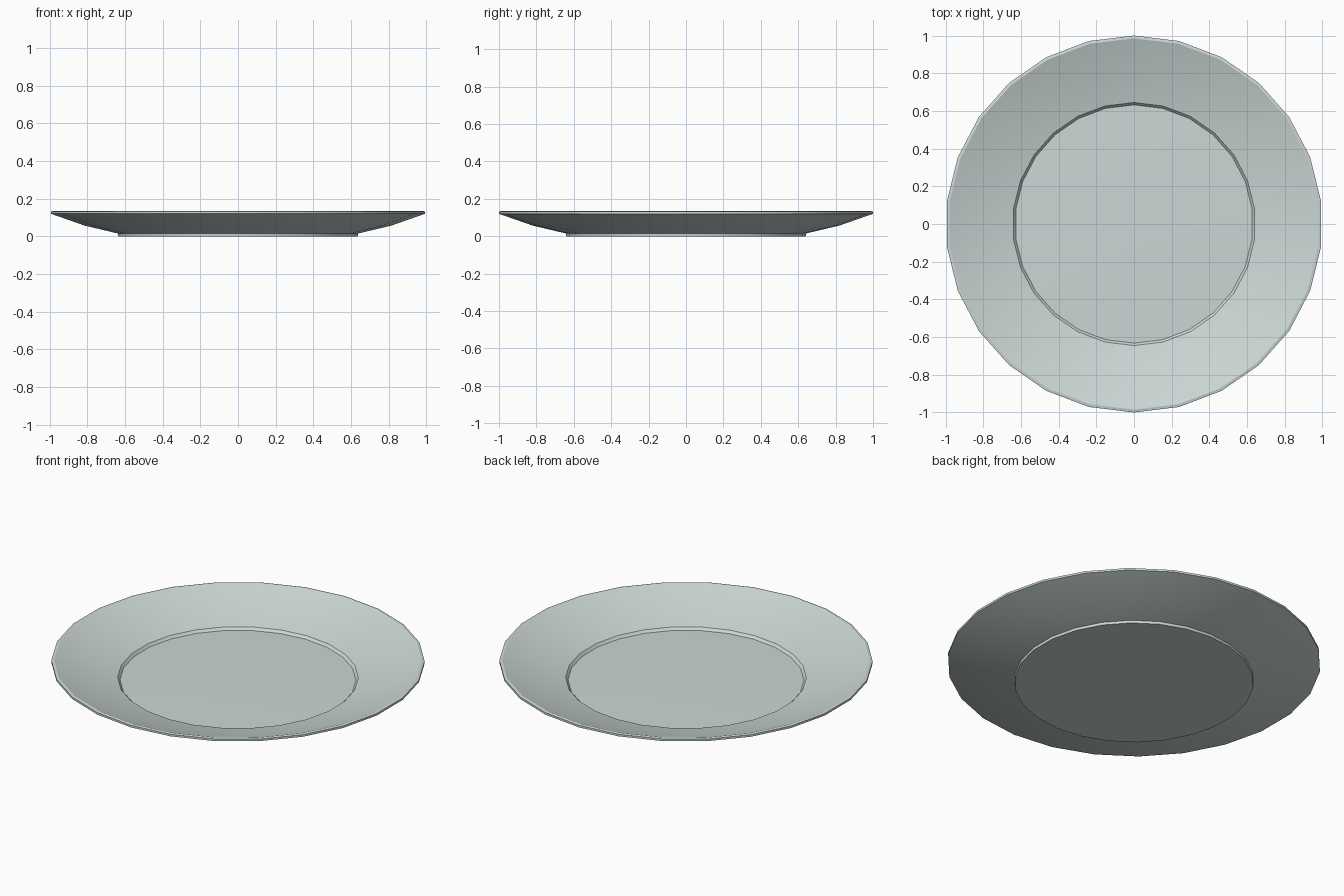
import bpy, bmesh, math

if "Cube" in bpy.data.objects:
    bpy.data.objects.remove(bpy.data.objects["Cube"])

SIDES = 26

# Closed plate section (radius, height), from underside centre round to top centre
profile = [
    (0.0, 0.0), (0.64, 0.0), (0.642, 0.015),      # foot
    (0.82, 0.057), (1.0, 0.12),                   # underside of the rim
    (1.0, 0.132), (0.985, 0.135),                 # lip
    (0.81, 0.073), (0.645, 0.033), (0.632, 0.018),  # upper rim and step into well
    (0.32, 0.023), (0.0, 0.024),                  # slightly domed well
]


def lathe(name, pts, mat):
    bm = bmesh.new()
    rings = []
    for r, z in pts:
        n = 1 if r == 0 else SIDES
        rings.append([bm.verts.new((r * math.sin(2 * math.pi * i / SIDES),
                                    r * math.cos(2 * math.pi * i / SIDES), z))
                      for i in range(n)])
    for a, b in zip(rings, rings[1:]):
        for i in range(SIDES):
            j = (i + 1) % SIDES
            quad = [a[i % len(a)], a[j % len(a)], b[j % len(b)], b[i % len(b)]]
            bm.faces.new(list(dict.fromkeys(quad)))
    bmesh.ops.recalc_face_normals(bm, faces=bm.faces)
    me = bpy.data.meshes.new(name)
    bm.to_mesh(me)
    bm.free()
    me.materials.append(mat)
    ob = bpy.data.objects.new(name, me)
    bpy.context.collection.objects.link(ob)
    return ob


glaze = bpy.data.materials.new("pale grey glaze")
glaze.diffuse_color = (0.60, 0.68, 0.67, 1)
glaze.use_nodes = True
glaze.node_tree.nodes["Principled BSDF"].inputs["Base Color"].default_value = glaze.diffuse_color

plate = lathe("plate", profile, glaze)
bpy.context.view_layer.objects.active = plate
plate.select_set(True)
bpy.ops.object.shade_smooth_by_angle(angle=math.radians(30))
